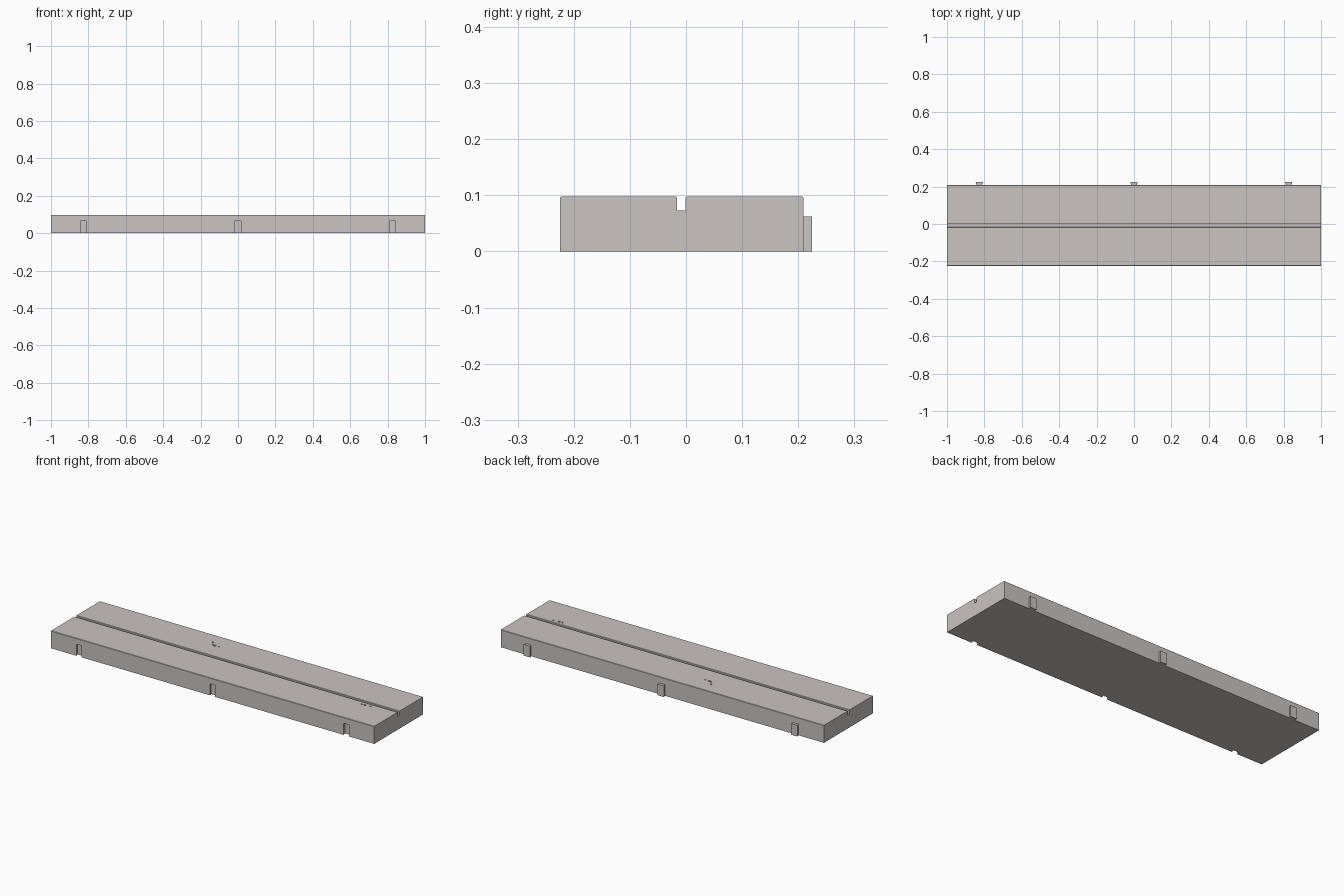
import bpy, bmesh

if "Cube" in bpy.data.objects:
    bpy.data.objects.remove(bpy.data.objects["Cube"])

X, FRONT, BACK, TIP, H = 1.0, -0.2245, 0.209, 0.2245, 0.098
KEYS = (-0.827, 0.0, 0.827)

stone = bpy.data.materials.new("light warm grey")
stone.diffuse_color = (0.58, 0.555, 0.545, 1)
stone.use_nodes = True
stone.node_tree.nodes["Principled BSDF"].inputs["Base Color"].default_value = stone.diffuse_color


def prism(name, pts, offset, hidden=False):
    """Extrude a closed outline of 3D points along an offset."""
    bm = bmesh.new()
    face = bm.faces.new([bm.verts.new(p) for p in pts])
    ext = bmesh.ops.extrude_face_region(bm, geom=[face])
    moved = [v for v in ext["geom"] if isinstance(v, bmesh.types.BMVert)]
    bmesh.ops.translate(bm, verts=moved, vec=offset)
    bmesh.ops.recalc_face_normals(bm, faces=bm.faces)
    me = bpy.data.meshes.new(name)
    bm.to_mesh(me)
    bm.free()
    me.materials.append(stone)
    ob = bpy.data.objects.new(name, me)
    bpy.context.collection.objects.link(ob)
    ob.hide_render = hidden
    return ob


def cut(target, cutter):
    mod = target.modifiers.new("cut", "BOOLEAN")
    mod.operation, mod.solver, mod.object = "DIFFERENCE", "EXACT", cutter
    bpy.context.view_layer.objects.active = target
    bpy.ops.object.modifier_apply(modifier=mod.name)
    bpy.data.objects.remove(cutter)


# Slab with a narrow lengthwise groove in its top
profile = [(FRONT, 0), (BACK, 0), (BACK, H - .002), (BACK - .002, H),
           (0.001, H), (-0.001, H - .002), (-0.001, 0.073), (-0.016, 0.073),
           (-0.016, H - .002), (-0.018, H), (FRONT + .002, H), (FRONT, H - .002)]
slab = prism("slab", [(-X, y, z) for y, z in profile], (2 * X, 0, 0))

# Dovetail slots in the front, matching keys on the back
for i, x in enumerate(KEYS):
    slot = [(x - .0155, FRONT - .002, -.02), (x + .0155, FRONT - .002, -.02),
            (x + .021, FRONT + .017, -.02), (x - .021, FRONT + .017, -.02)]
    cut(slab, prism("slot_cutter", slot, (0, 0, 0.085), True))
    key = [(x - .015, BACK - .0005, 0), (x + .015, BACK - .0005, 0),
           (x + .02, TIP, 0), (x - .02, TIP, 0)]
    prism(f"key_{i + 1}", key, (0, 0, 0.0625))

# Small chipped pits in the top: x, y, radius
for x, y, r in [(-.249, .134, .007), (-.236, .114, .006), (-.219, .106, .009),
                (-.195, .107, .005), (.794, -.041, .006), (.814, -.041, .008),
                (.845, -.037, .006)]:
    outline = [(x - r, y - .3 * r, H - .004), (x + .2 * r, y - .8 * r, H - .004),
               (x + r, y, H - .004), (x + .4 * r, y + .7 * r, H - .004),
               (x - .6 * r, y + .6 * r, H - .004)]
    cut(slab, prism("pit_cutter", outline, (0, 0, 0.02), True))
